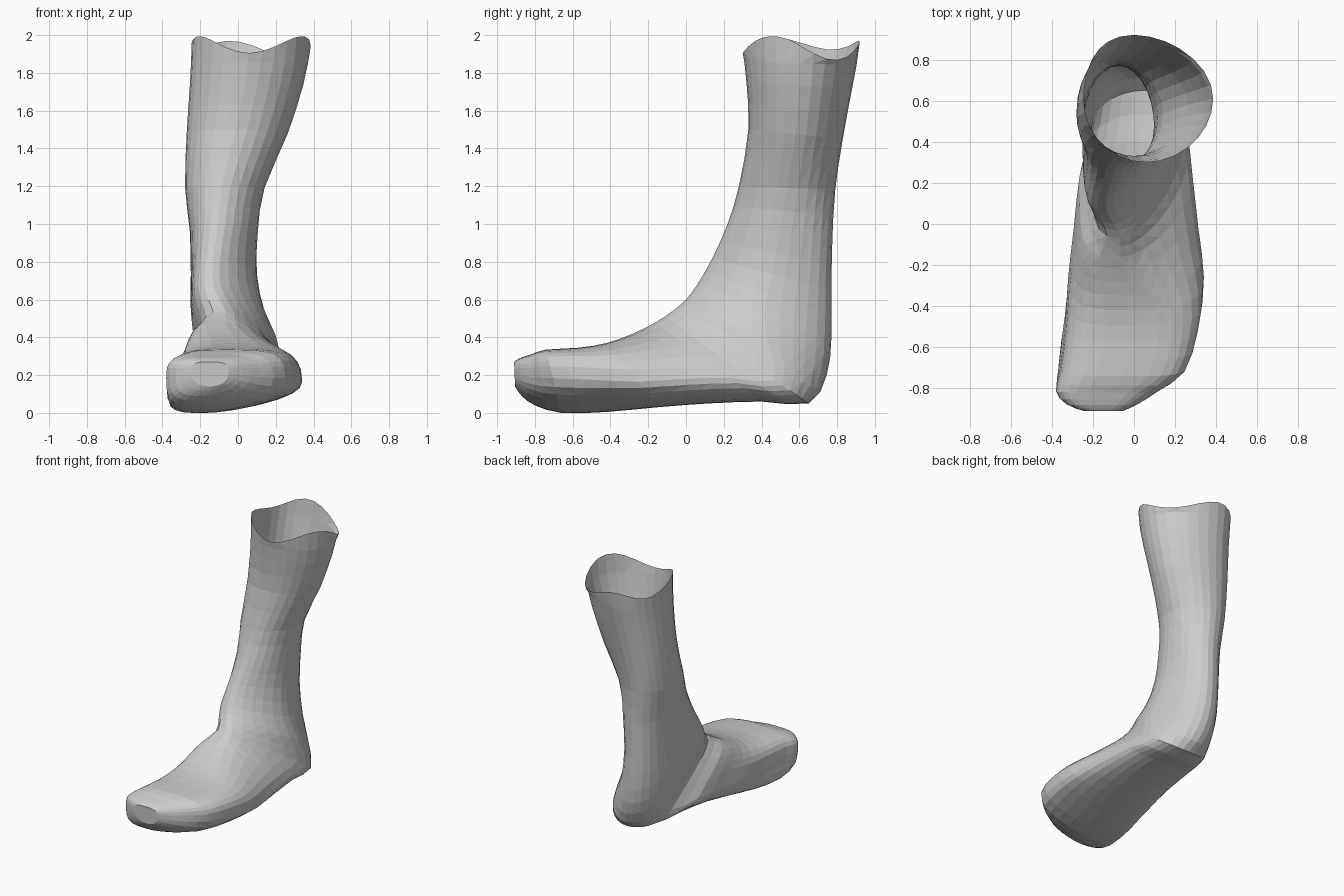
import bpy
import bmesh
from math import cos, sin, pi
from mathutils import Vector

default_cube = bpy.data.objects.get("Cube")
if default_cube:
    bpy.data.objects.remove(default_cube, do_unlink=True)

SEGMENTS = 28
STEPS = 2

# Sections from the leg rim down around the ankle and out to the toes:
# front y, front z, back y, back z, widest point (front to back),
# centre x, half width, sideways lean of the calf or sole
SECTIONS = [
    (.3, 1.93, .92, 1.93, .5, .07, .315, .07),
    (.32, 1.75, .88, 1.72, .5, .045, .3, .06),
    (.33, 1.5, .83, 1.45, .5, -.005, .267, .05),
    (.28, 1.2, .79, 1.18, .5, -.07, .21, .02),
    (.22, 1, .775, .92, .5, -.075, .18, 0),
    (.14, .82, .77, .65, .5, -.075, .175, 0),
    (.06, .68, .77, .4, .5, -.055, .195, 0),
    (0, .6, .745, .2, .58, -.01, .22, 0),
    (-.07, .54, .65, .05, .75, .025, .23, -.02),
    (-.16, .48, .4, .06, .7, .01, .275, -.02),
    (-.28, .42, .12, .05, .65, .01, .303, .02),
    (-.42, .37, -.15, .03, .6, .01, .33, .1),
    (-.57, .345, -.42, .005, .5, -.01, .325, .17),
    (-.74, .335, -.66, 0, .45, -.055, .305, .17),
    (-.82, .31, -.8, .04, .45, -.13, .25, .1),
    (-.88, .29, -.87, .09, .45, -.155, .175, .06),
    (-.91, .27, -.905, .14, .45, -.15, .1, 0),
]


def smooth_between(a, b, c, d, t):
    """Smooth curve from b to c, guided by their neighbours."""
    return b + t * (c - a + t * (2 * a - 5 * b + 4 * c - d
                                 + t * (3 * (b - c) + d - a))) / 2


def refine(rows):
    """Add in-between sections along the foot."""
    result = []
    last = len(rows) - 1
    for i in range(last):
        around = [rows[max(0, min(last, i + k))] for k in (-1, 0, 1, 2)]
        for step in range(STEPS):
            t = step / STEPS
            result.append([smooth_between(*vals, t) for vals in zip(*around)])
    result.append(list(rows[last]))
    return result


def power(value, exponent):
    """Signed power, for rounded box outlines."""
    return (1 if value >= 0 else -1) * abs(value) ** exponent


def clamp(value):
    return min(1, max(0, value))


def outline(row):
    """Closed loop of points for one section."""
    front_y, front_z, back_y, back_z, widest, centre, half, lean = row
    front = Vector((0, front_y, front_z))
    back = Vector((0, back_y, back_z))
    middle = front.lerp(back, widest)
    # the instep ridge leans to the steep right side, the forefoot is flat
    instep = .5 + .5 * cos(pi * clamp(abs(front_y + .05) / .45))
    left_box = 1 + .15 * instep - .4 * clamp((-front_y - .15) / .45)
    right_box = 1 - .42 * clamp((.15 - front_y) / .4)
    sole_box = 1 - .1 * clamp((-front_y - .1) / .5)
    points = []
    for k in range(SEGMENTS):
        angle = 2 * pi * k / SEGMENTS
        c, s = cos(angle), sin(angle)
        if s >= 0:
            end, shift = front, .09 * instep
            box = left_box if c > 0 else right_box
        else:
            end, shift, box = back, lean, sole_box
        p = middle + (end - middle) * abs(power(s, box))
        p.x = centre + half * power(c, box) - shift * s * s
        points.append(p)
    return points


def make_material(name, colour):
    mat = bpy.data.materials.new(name)
    mat.use_nodes = True
    mat.diffuse_color = colour
    mat.node_tree.nodes["Principled BSDF"].inputs["Base Color"].default_value = colour
    return mat


# Open shell lofted through all the sections
bm = bmesh.new()
loops = [[bm.verts.new(p) for p in outline(row)] for row in refine(SECTIONS)]
for upper_loop, lower_loop in zip(loops, loops[1:]):
    for k in range(SEGMENTS):
        n = (k + 1) % SEGMENTS
        bm.faces.new((upper_loop[k], upper_loop[n], lower_loop[n], lower_loop[k]))

# Wavy cut rim around the top opening, lowest at the back left
for k, vert in enumerate(loops[0]):
    angle = 2 * pi * k / SEGMENTS
    dip = cos(angle + .5) * max(0, .2 - sin(angle))
    vert.co.z = 1.95 + .045 * sin(3 * angle) - .05 * dip

# Blunt toe cap
bm.faces.new(loops[-1])

bmesh.ops.recalc_face_normals(bm, faces=bm.faces)
bmesh.ops.triangulate(bm, faces=bm.faces)
mesh = bpy.data.meshes.new("foot_shell")
bm.to_mesh(mesh)
bm.free()
mesh.materials.append(make_material("plain_grey", (.6, .6, .6, 1)))

foot = bpy.data.objects.new("foot_shell", mesh)
bpy.context.collection.objects.link(foot)
